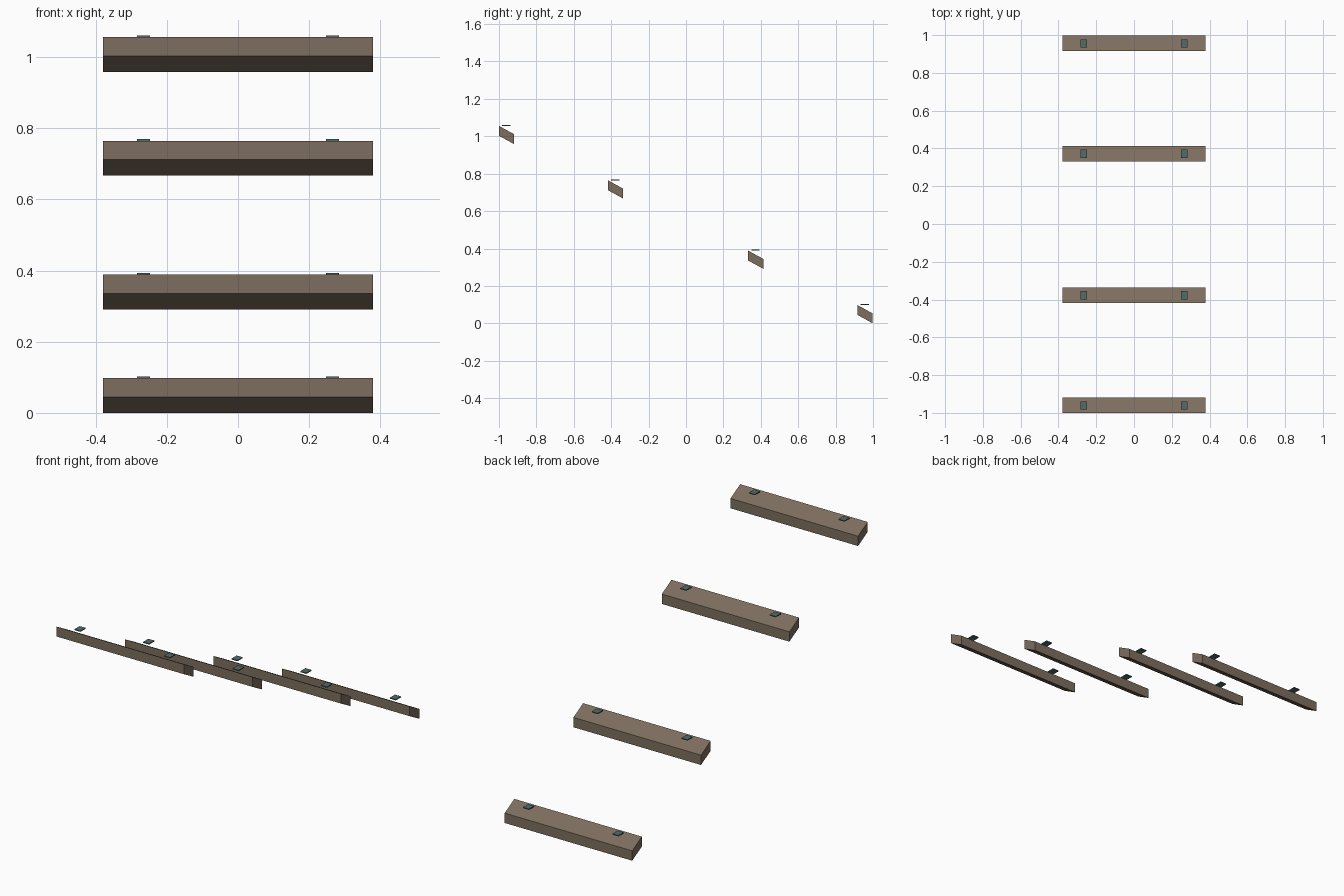
import bpy
import bmesh

cube = bpy.data.objects.get("Cube")
if cube:
    bpy.data.objects.remove(cube, do_unlink=True)


def material(name, color):
    mat = bpy.data.materials.new(name)
    mat.use_nodes = True
    mat.diffuse_color = color
    mat.node_tree.nodes["Principled BSDF"].inputs["Base Color"].default_value = color
    return mat


wood = material("weathered brown wood", (0.205, 0.155, 0.112, 1))
metal = material("dark teal metal", (0.085, 0.145, 0.145, 1))

HALF_LENGTH, DEPTH, THICK, DROP = 0.379, 0.08, 0.053, 0.045
PAD_X = 0.266


def box(name, centre, size, mat, drop=0):
    """Box whose back edge is lowered by drop, keeping vertical faces."""
    bm = bmesh.new()
    bmesh.ops.create_cube(bm, size=1)
    for v in bm.verts:
        slope = -v.co.y * drop
        v.co = [c * s for c, s in zip(v.co, size)]
        v.co.z += slope
    mesh = bpy.data.meshes.new(name)
    bm.to_mesh(mesh)
    bm.free()
    mesh.materials.append(mat)
    obj = bpy.data.objects.new(name, mesh)
    obj.location = centre
    bpy.context.collection.objects.link(obj)
    return obj


# Sloping planks descending from front to back, each with two flat pads
steps = [(-0.96, 1.056), (-0.377, 0.765), (0.373, 0.389), (0.957, 0.098)]
for i, (y, top) in enumerate(steps, 1):
    box(f"plank_{i}", (0, y, top - (THICK + DROP) / 2),
        (2 * HALF_LENGTH, DEPTH + 0.002, THICK), wood, DROP)
    for side, sign in (("left", 1), ("right", -1)):
        box(f"pad_{i}_{side}", (sign * PAD_X, y - 0.001, top + 0.002),
            (0.036, 0.044, 0.005), metal)
